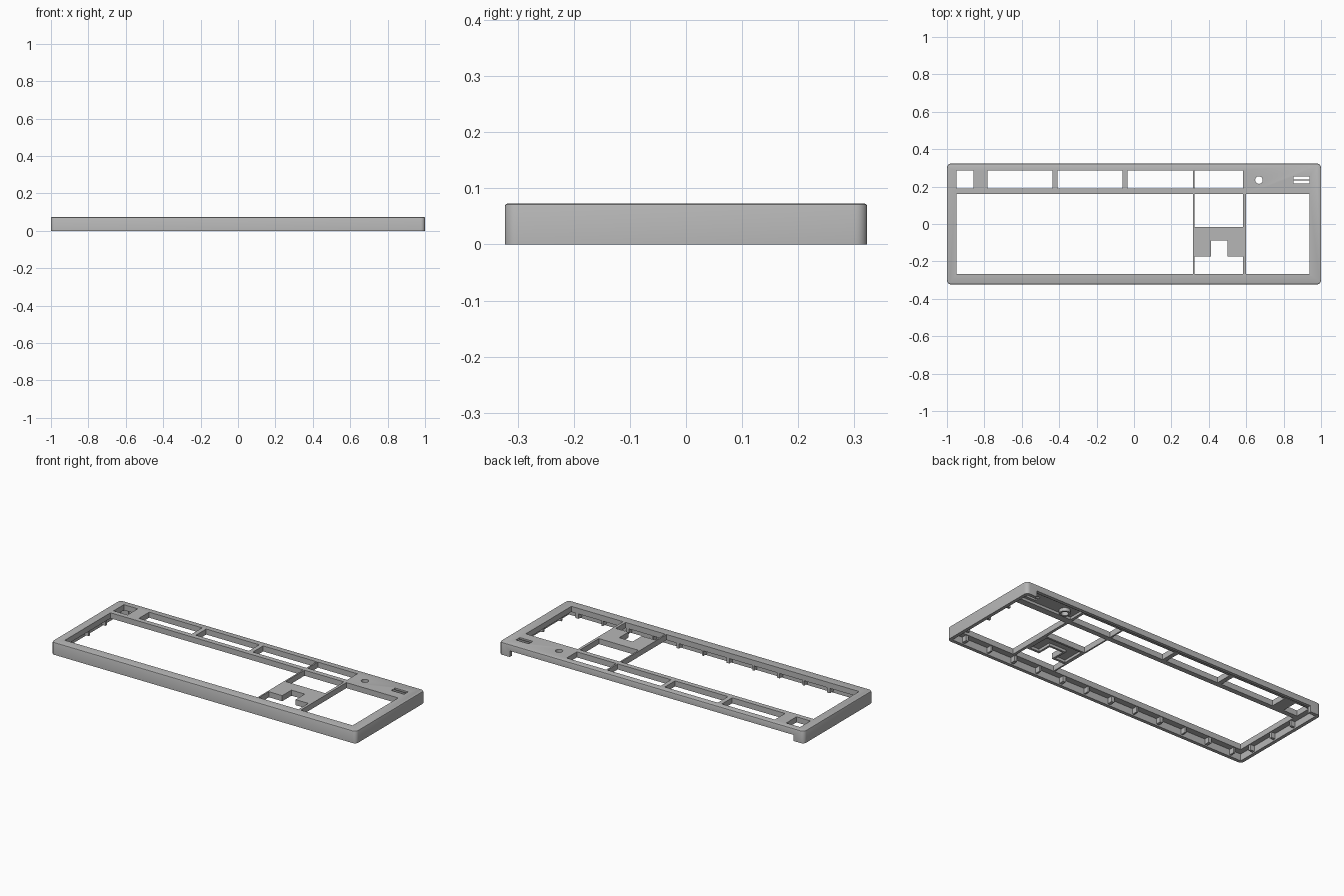
import bpy, bmesh
from mathutils import Matrix, Vector

if "Cube" in bpy.data.objects:
    bpy.data.objects.remove(bpy.data.objects["Cube"], do_unlink=True)

grey = bpy.data.materials.new("light grey plastic")
grey.use_nodes = True
colour = (0.47, 0.47, 0.47, 1)
grey.diffuse_color = colour
grey.node_tree.nodes["Principled BSDF"].inputs["Base Color"].default_value = colour

TOP, LIP = 0.073, 0.04          # top surface and underside of the plate
HALF_Y, WALL = 0.323, 0.02


def add_box(bm, x0, x1, y0, y1, z0, z1):
    centre = Vector((x0 + x1, y0 + y1, z0 + z1)) / 2
    size = Matrix.Diagonal((x1 - x0, y1 - y0, z1 - z0, 1))
    bmesh.ops.create_cube(bm, size=1, matrix=Matrix.Translation(centre) @ size)


def finish(bm, name):
    mesh = bpy.data.meshes.new(name)
    bm.to_mesh(mesh)
    bm.free()
    mesh.materials.append(grey)
    ob = bpy.data.objects.new(name, mesh)
    bpy.context.collection.objects.link(ob)
    return ob


def combine(target, tool, operation):
    tool.hide_render = True
    mod = target.modifiers.new("combine", "BOOLEAN")
    mod.operation, mod.object, mod.solver = operation, tool, "EXACT"
    bpy.context.view_layer.objects.active = target
    bpy.ops.object.modifier_apply(modifier=mod.name)
    bpy.data.objects.remove(tool, do_unlink=True)


def cut(x0, x1, y0, y1, z0=-0.1, z1=0.2):
    bm = bmesh.new()
    add_box(bm, x0, x1, y0, y1, z0, z1)
    combine(case, finish(bm, "cutter"), "DIFFERENCE")


def cylinder(x, y, radius, z0, z1):
    bm = bmesh.new()
    bmesh.ops.create_cone(bm, cap_ends=True, segments=32, radius1=radius, radius2=radius,
                          depth=z1 - z0, matrix=Matrix.Translation((x, y, (z0 + z1) / 2)))
    return finish(bm, "round tool")


# Outer block with rounded corners and a small top bevel
bm = bmesh.new()
add_box(bm, -1, 1, -HALF_Y, HALF_Y, 0, TOP)
upright = [e for e in bm.edges if abs(e.verts[0].co.z - e.verts[1].co.z) > 0.01]
bmesh.ops.bevel(bm, geom=upright, offset=0.022, segments=6, profile=0.5, affect="EDGES")
rim = [e for e in bm.edges if all(v.co.z > TOP - 0.001 for v in e.verts)]
bmesh.ops.bevel(bm, geom=rim, offset=0.005, segments=2, profile=0.5, affect="EDGES")
case = finish(bm, "keyboard_top_case")

# Hollow underside and open lower back between the two rear corners
cut(-1 + WALL, 1 - WALL, -HALF_Y + WALL, HALF_Y - WALL, -0.1, LIP)
cut(-0.93, 0.93, 0.28, 0.4, -0.1, LIP - 0.004)

# Thinned pockets under the plate: arrow panel, indicator area, rear channel
cut(0.335, 0.4, -0.16, -0.028, 0, 0.055)
cut(0.512, 0.571, -0.16, -0.028, 0, 0.055)
cut(0.39, 0.52, -0.076, -0.028, 0, 0.055)
cut(0.6, 0.95, 0.2, 0.297, 0, 0.055)
cut(-0.93, 0.59, 0.296, 0.305, 0, 0.055)

# Function row openings
for x0, x1 in [(-0.949, -0.858), (-0.783, -0.436), (-0.409, -0.061),
               (-0.035, 0.315), (0.324, 0.583)]:
    cut(x0, x1, 0.19, 0.286)

# Main, navigation, number pad and arrow openings
cut(-0.949, 0.315, -0.267, 0.16)
cut(0.324, 0.583, -0.016, 0.16)
cut(0.599, 0.939, -0.267, 0.16)
cut(0.324, 0.583, -0.267, -0.174)
cut(0.412, 0.5, -0.18, -0.088)

# Round opening with collar, and indicator slots
combine(case, cylinder(0.668, 0.235, 0.03, 0.035, 0.06), "UNION")
combine(case, cylinder(0.668, 0.235, 0.02, -0.1, 0.2), "DIFFERENCE")
for y in (0.246, 0.225):
    cut(0.853, 0.939, y - 0.008, y + 0.008)

# Stiffening ribs inside the front and side walls
bm = bmesh.new()
for i in range(12):
    x = -0.91 + i * 0.165
    half = 0.009 if i % 2 else 0.005
    add_box(bm, x - half, x + half, -0.308, -0.272, 0.008, LIP + 0.003)
for side in (-1, 1):
    for y in (-0.2, -0.03, 0.13):
        xs = sorted((side * 0.985, side * 0.954))
        add_box(bm, *xs, y - 0.007, y + 0.007, 0.008, LIP + 0.003)
ribs = finish(bm, "inner_ribs")

for ob in (case, ribs):
    bpy.ops.object.select_all(action="DESELECT")
    ob.select_set(True)
    bpy.context.view_layer.objects.active = ob
    bpy.ops.object.shade_smooth_by_angle(angle=0.5)
